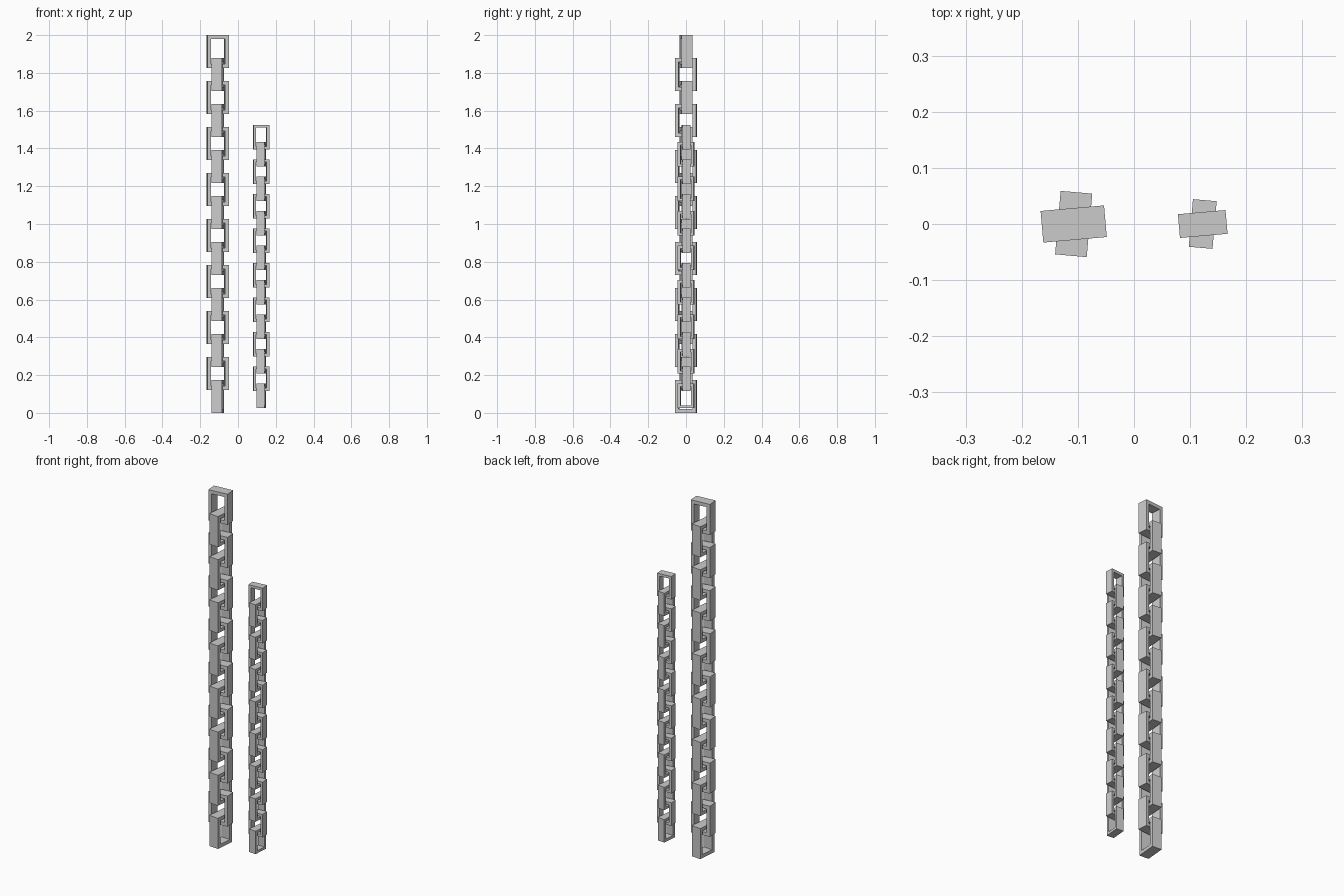
import bpy, bmesh
from math import radians
from mathutils import Matrix

if "Cube" in bpy.data.objects:
    bpy.data.objects.remove(bpy.data.objects["Cube"])

# Large-chain link dimensions; the small chain is the same at 75 %
WIDTH, DEPTH, HEIGHT, BAR = 0.1135, 0.0565, 0.173, 0.0195
COUNT = 16
PITCH = (2.0 - HEIGHT) / (COUNT - 1)


def add_link(bm, matrix):
    """Rectangular frame: outer and inner loops, front and back, joined by quads."""
    def loop(w, h, y):
        return [bm.verts.new(matrix @ Matrix.Translation((sx * w, y, sz * h)).translation)
                for sx, sz in ((-1, -1), (1, -1), (1, 1), (-1, 1))]
    w, h, d = WIDTH / 2, HEIGHT / 2, DEPTH / 2
    rings = [loop(w, h, -d), loop(w, h, d),
             loop(w - BAR, h - BAR, d), loop(w - BAR, h - BAR, -d)]
    for a, b in zip(rings, rings[1:] + rings[:1]):
        for i in range(4):
            j = (i + 1) % 4
            bm.faces.new((a[i], a[j], b[j], b[i]))


def make_chain(name, x, z, scale):
    bm = bmesh.new()
    # Links alternate between two slightly twisted directions
    for i in range(COUNT):
        angle = radians(85 if i % 2 == 0 else 5)
        add_link(bm, Matrix.Translation((0, 0, HEIGHT / 2 + i * PITCH))
                 @ Matrix.Rotation(angle, 4, 'Z'))
    bmesh.ops.recalc_face_normals(bm, faces=bm.faces)
    bmesh.ops.transform(bm, verts=bm.verts,
                        matrix=Matrix.Translation((x, 0, z)) @ Matrix.Scale(scale, 4))
    mesh = bpy.data.meshes.new(name)
    bm.to_mesh(mesh)
    bm.free()
    bpy.context.collection.objects.link(bpy.data.objects.new(name, mesh))


# Long chain on the left, shorter and thinner chain on the right
make_chain("large_chain", -0.1075, 0.0, 1.0)
make_chain("small_chain", 0.1225, 0.025, 0.75)
